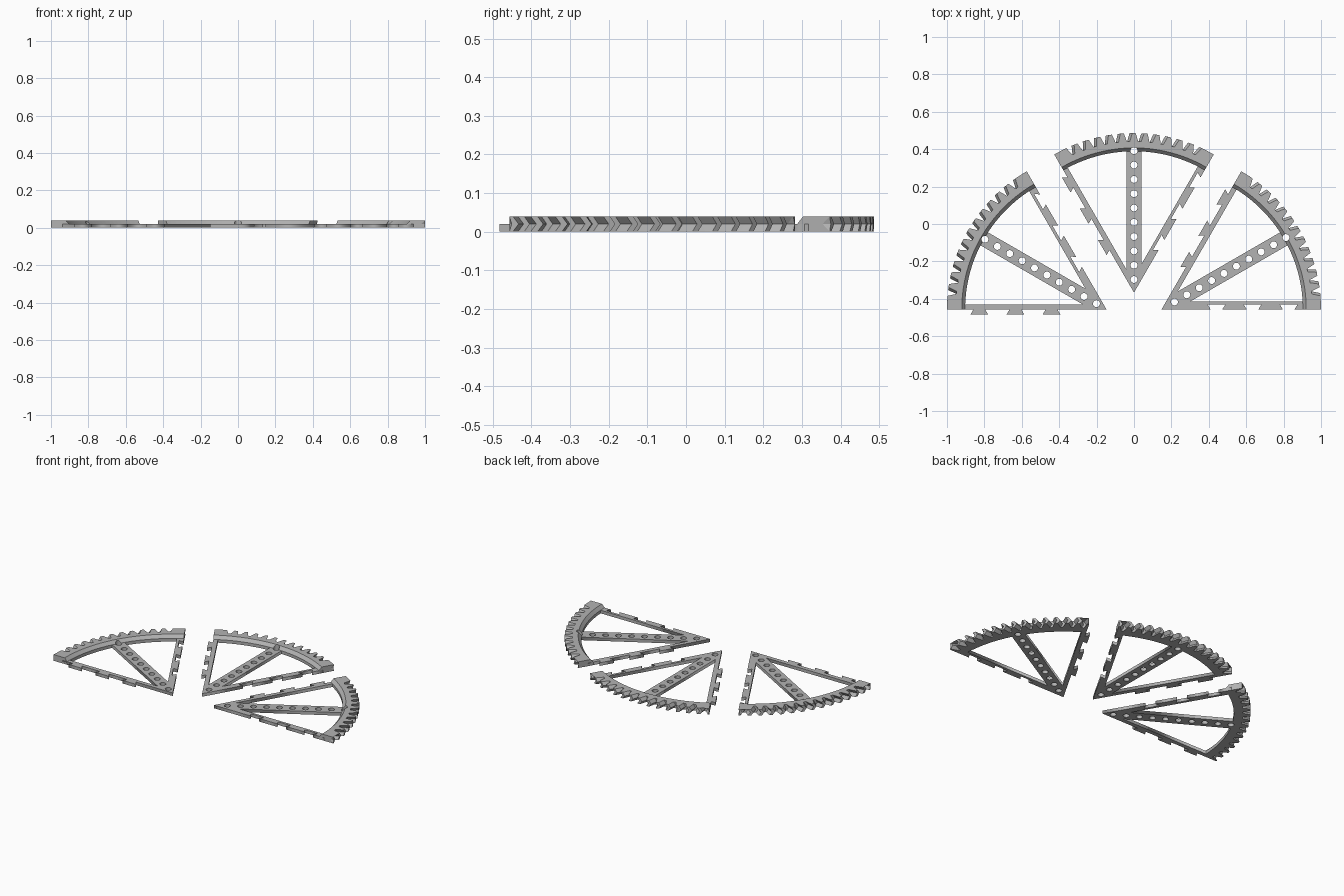
import bpy, bmesh
from math import sin, cos, tan, asin, pi, radians

if "Cube" in bpy.data.objects:
    bpy.data.objects.remove(bpy.data.objects["Cube"])

grey = bpy.data.materials.new("plain_grey")
grey.use_nodes = True
colour = (0.45, 0.45, 0.45, 1)
grey.diffuse_color = colour
grey.node_tree.nodes["Principled BSDF"].inputs["Base Color"].default_value = colour

HALF = radians(30)               # half the angle of one sector
TIP, PITCH_R, ROOT = 0.853, 0.832, 0.808
INNER, CHAMFER = 0.756, 0.018
THICK, HEIGHT = 0.02, 0.04       # frame and rim heights
TEETH = 14
PITCH = 2 * HALF / TEETH
TWIST = radians(1.0)             # herringbone offset at mid height
SPOKE, TAB_BAR, POCKET_BAR = 0.04, 0.027, 0.042
JOINTS = (0.294, 0.487, 0.68)
JOINT_DEPTH, NECK, HEAD = 0.026, 0.031, 0.047
HOLE_R, HOLE_STEP, HOLES = 0.0185, 0.0765, 10


def polar(r, a):
    return (r * cos(a), r * sin(a))


def arc(r, a, b, n):
    return [polar(r, a + (b - a) * i / n) for i in range(n + 1)]


def on_edge(u, v, side):
    """Point u along a straight sector edge, v outward from it."""
    return (u * cos(HALF) - v * sin(HALF), side * (u * sin(HALF) + v * cos(HALF)))


def dovetails(side):
    """Tabs point outward on the +1 side, pockets go inward on the -1 side."""
    pts = []
    for c in JOINTS:
        for du, v in ((-NECK, 0), (-HEAD, 1), (HEAD, 1), (NECK, 0)):
            pts.append(on_edge(c + du, v * side * JOINT_DEPTH, side))
    return pts


def window(side, bar):
    """Opening between an edge bar and the middle spoke."""
    r = INNER + 0.008
    corner = ((SPOKE + bar / cos(HALF)) / tan(HALF), side * SPOKE)
    return [corner] + arc(r, side * asin(SPOKE / r), side * (HALF - asin(bar / r)), 12)


def activate(ob):
    bpy.ops.object.select_all(action='DESELECT')
    ob.select_set(True)
    bpy.context.view_layer.objects.active = ob


def link(name, data):
    ob = bpy.data.objects.new(name, data)
    bpy.context.collection.objects.link(ob)
    return ob


def make_frame(name, first_hole):
    """Flat wedge frame with windows, holes and dovetail edges."""
    loops = [[(0, 0)] + dovetails(-1) + arc(0.79, -HALF, HALF, 28) + dovetails(1)[::-1],
             window(1, TAB_BAR), window(-1, POCKET_BAR)]
    for k in range(HOLES):
        x = first_hole + k * HOLE_STEP
        loops.append([(x + px, py) for px, py in arc(HOLE_R, 0, 2 * pi, 20)[:-1]])
    curve = bpy.data.curves.new(name, 'CURVE')
    curve.dimensions, curve.fill_mode = '2D', 'BOTH'
    curve.extrude = THICK / 2
    for pts in loops:
        sp = curve.splines.new('POLY')
        sp.points.add(len(pts) - 1)
        for p, (x, y) in zip(sp.points, pts):
            p.co = (x, y, 0, 1)
        sp.use_cyclic_u = True
    ob = link(name, curve)
    activate(ob)
    bpy.ops.object.convert(target='MESH')
    ob = bpy.context.view_layer.objects.active
    bm = bmesh.new()
    bm.from_mesh(ob.data)
    bmesh.ops.remove_doubles(bm, verts=bm.verts, dist=0.00005)
    bmesh.ops.translate(bm, verts=bm.verts, vec=(0, 0, THICK / 2))
    bmesh.ops.recalc_face_normals(bm, faces=bm.faces)
    bm.to_mesh(ob.data)
    bm.free()
    return ob


def tooth_line(twist):
    """Outer rim outline, cut off square at both sector ends."""
    pts = []
    for i in range(TEETH + 1):
        centre = -HALF + i * PITCH + twist
        for f, r in ((-.37, ROOT), (-.25, PITCH_R), (-.14, TIP),
                     (.14, TIP), (.25, PITCH_R), (.37, ROOT)):
            pts.append(polar(r, max(-HALF, min(HALF, centre + f * PITCH))))
    return pts


def make_rim(name, last_hole):
    """Herringbone toothed rim with a bevelled inner top edge."""
    bm = bmesh.new()
    rings = []
    for z, twist, r in ((0, 0, INNER), (HEIGHT / 2, TWIST, INNER),
                        (HEIGHT, 0, INNER + CHAMFER)):
        pts = tooth_line(twist) + arc(r, HALF, -HALF, 2 * TEETH)
        rings.append([bm.verts.new((x, y, z)) for x, y in pts])
    n = len(rings[0])
    for low, high in zip(rings, rings[1:]):
        for i in range(n):
            j = (i + 1) % n
            bm.faces.new((low[i], low[j], high[j], high[i]))
    bm.faces.new(rings[0][::-1])
    bm.faces.new(rings[-1])
    bmesh.ops.triangulate(bm, faces=bm.faces[:])
    bmesh.ops.recalc_face_normals(bm, faces=bm.faces)
    mesh = bpy.data.meshes.new(name)
    bm.to_mesh(mesh)
    bm.free()
    ob = link(name, mesh)
    # outermost hole runs on through the rim
    bpy.ops.mesh.primitive_cylinder_add(vertices=20, radius=HOLE_R, depth=0.2,
                                        location=(last_hole, 0, 0))
    cutter = bpy.context.object
    cutter.hide_render = True
    mod = ob.modifiers.new("hole", 'BOOLEAN')
    mod.operation, mod.object, mod.solver = 'DIFFERENCE', cutter, 'EXACT'
    activate(ob)
    bpy.ops.object.modifier_apply(modifier=mod.name)
    bpy.data.objects.remove(cutter)
    return ob


# three sectors fanned out
for label, x, y, turn, first in (("left", 0.147, -0.457, 30, 0.08),
                                 ("middle", 0, -0.367, 90, 0.07),
                                 ("right", -0.147, -0.457, 150, 0.062)):
    last = first + (HOLES - 1) * HOLE_STEP
    for ob in (make_frame(label + "_sector_frame", first),
               make_rim(label + "_gear_rim", last)):
        ob.location = (x, y, 0)
        ob.rotation_euler = (0, 0, radians(turn))
        ob.data.materials.clear()
        ob.data.materials.append(grey)
